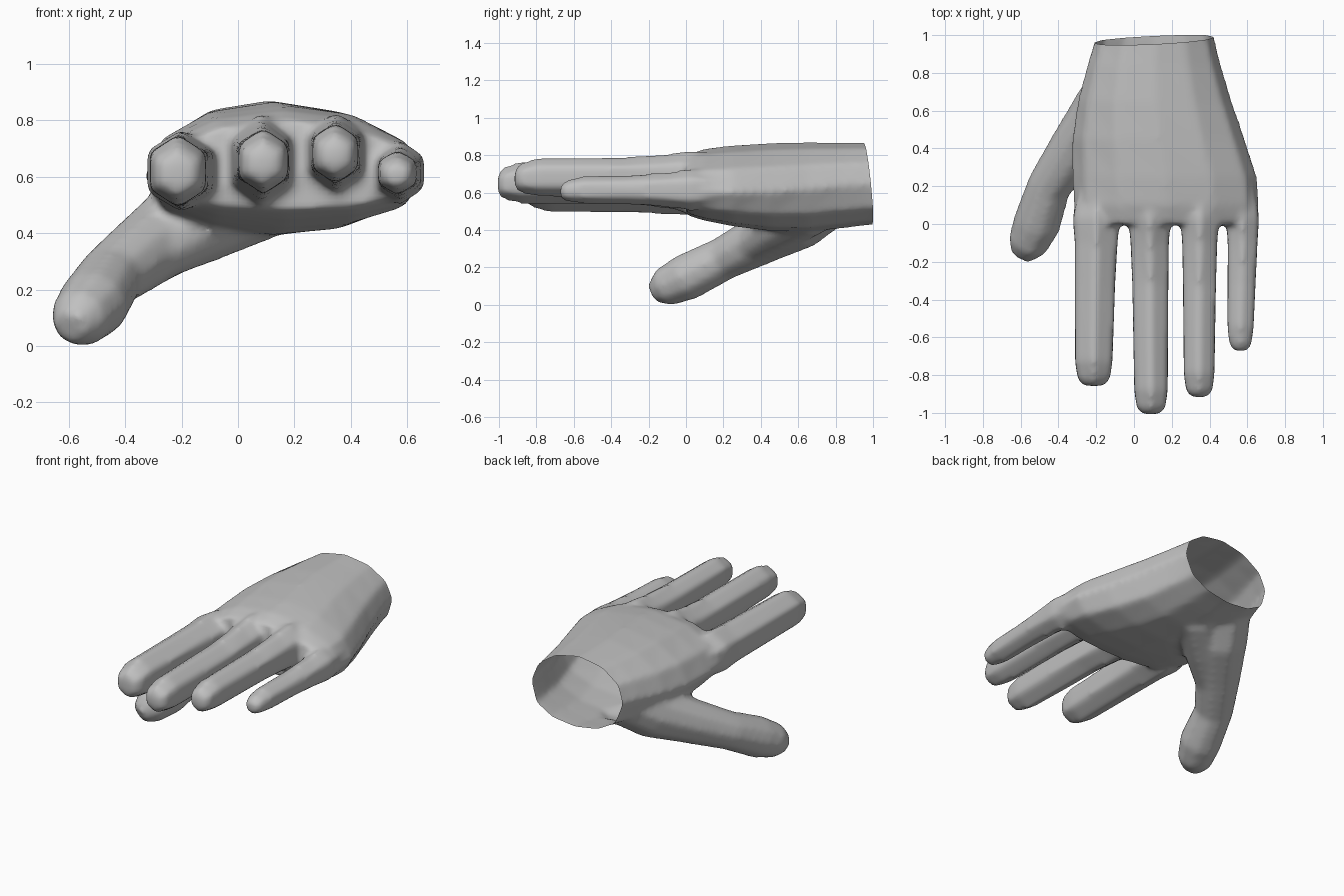
import bpy
import bmesh
from math import sin, cos, tau
from mathutils import Vector

if "Cube" in bpy.data.objects:
    bpy.data.objects.remove(bpy.data.objects["Cube"], do_unlink=True)

bm = bmesh.new()


def loft(rings):
    """Closed skin through a list of rings with equal point counts."""
    rows = [[bm.verts.new(p) for p in ring] for ring in rings]
    count = len(rows[0])
    for a, b in zip(rows, rows[1:]):
        for i in range(count):
            j = (i + 1) % count
            bm.faces.new((a[i], a[j], b[j], b[i]))
    bm.faces.new(rows[0])
    bm.faces.new(rows[-1])


def palm_ring(y, left, right, side, top, bottom, count=12):
    """Upright oval, round above the side line and boxier below it."""
    mid, half = (left + right) / 2, (right - left) / 2
    ring = []
    for i in range(count):
        s, c = sin(tau * i / count), cos(tau * i / count)
        rise = (top - side) * s if s > 0 else (bottom - side) * abs(s) ** 0.75
        ring.append(Vector((mid + half * c, y, side + rise)))
    return ring


def finger_ring(x, y, z, width, height, count=6):
    """Hexagon with a corner on top; width is the half distance of its flats."""
    return [Vector((x + width / cos(tau / 12) * sin(tau * i / count), y,
                    z + height * cos(tau * i / count))) for i in range(count)]


def finger(base_x, tip_x, z, tip_y, width, height, knuckle):
    """Finger along -y, flaring into its knuckle and tapering at the tip."""
    mid_x = (base_x + tip_x) / 2
    loft([
        finger_ring(base_x, 0.2, z, width * 0.8, knuckle * 0.8),
        finger_ring(base_x, 0.03, z, width * 1.17, knuckle * 1.03),
        finger_ring(base_x, -0.1, z, width * 1.06, (height + knuckle) / 2),
        finger_ring(mid_x, -0.32, z, width, height),
        finger_ring(tip_x, tip_y + 0.12, z, width * 0.93, height * 0.97),
        finger_ring(tip_x, tip_y + 0.03, z - 0.005, width * 0.8, height * 0.75),
        finger_ring(tip_x, tip_y - 0.007, z - 0.01, width * 0.5, height * 0.5),
    ])


def tube(stations, count=10):
    """Round limb through (centre, radius) stations."""
    centres = [Vector(c) for c, r in stations]
    rings = []
    for k, (c, r) in enumerate(stations):
        ahead = centres[min(k + 1, len(centres) - 1)]
        behind = centres[max(k - 1, 0)]
        turn = (ahead - behind).to_track_quat('Z', 'Y')
        rings.append([centres[k] + turn @ Vector((r * cos(tau * i / count),
                                                  r * sin(tau * i / count), 0))
                      for i in range(count)])
    loft(rings)


# Palm and wrist
loft([palm_ring(*s) for s in (
    (0.0, -0.31, 0.65, 0.6, 0.80, 0.48),
    (0.1, -0.325, 0.668, 0.6, 0.835, 0.45),
    (0.25, -0.33, 0.655, 0.6, 0.853, 0.42),
    (0.45, -0.33, 0.59, 0.605, 0.865, 0.395),
    (0.65, -0.3, 0.52, 0.62, 0.87, 0.39),
    (0.84, -0.25, 0.463, 0.64, 0.868, 0.41),
    (0.96, -0.213, 0.432, 0.645, 0.868, 0.425),
    (1.1, -0.19, 0.405, 0.645, 0.868, 0.435),
)])

# Four fingers
finger(-0.2, -0.213, 0.62, -0.85, 0.106, 0.133, 0.143)
finger(0.083, 0.09, 0.655, -1.0, 0.095, 0.12, 0.17)
finger(0.348, 0.345, 0.683, -0.91, 0.087, 0.112, 0.145)
finger(0.575, 0.564, 0.615, -0.665, 0.074, 0.082, 0.112)

# Thumb
tube([
    ((-0.597, -0.17, 0.065), 0.06),
    ((-0.565, -0.11, 0.095), 0.108),
    ((-0.515, 0.0, 0.147), 0.128),
    ((-0.45, 0.2, 0.247), 0.118),
    ((-0.315, 0.4, 0.35), 0.138),
    ((-0.165, 0.6, 0.455), 0.165),
    ((-0.04, 0.82, 0.6), 0.15),
])

# Fleshy pad filling the angle between thumb and palm
tube([
    ((-0.34, 0.32, 0.3), 0.09),
    ((-0.14, 0.5, 0.425), 0.14),
    ((0.05, 0.65, 0.51), 0.15),
    ((0.15, 0.85, 0.6), 0.12),
])

bmesh.ops.recalc_face_normals(bm, faces=bm.faces)
mesh = bpy.data.meshes.new("hand")
bm.to_mesh(mesh)
bm.free()
hand = bpy.data.objects.new("hand", mesh)
bpy.context.collection.objects.link(hand)
bpy.context.view_layer.objects.active = hand
hand.select_set(True)

# Fuse the parts into one skin and soften the joins
fuse = hand.modifiers.new("fuse", 'REMESH')
fuse.mode = 'VOXEL'
fuse.voxel_size = 0.018
soften = hand.modifiers.new("soften", 'SMOOTH')
soften.factor = 0.5
soften.iterations = 8
for name in ("fuse", "soften"):
    bpy.ops.object.modifier_apply(modifier=name)

# Open the wrist with a slanted cut
mesh = hand.data
bm = bmesh.new()
bm.from_mesh(mesh)
bmesh.ops.bisect_plane(bm, geom=bm.verts[:] + bm.edges[:] + bm.faces[:],
                       plane_co=(0.11, 0.974, 0.645),
                       plane_no=(-0.048, 1, 0.1), clear_outer=True)
bm.to_mesh(mesh)
bm.free()
bpy.ops.object.shade_smooth()

# Single grey skin
grey = bpy.data.materials.new("grey skin")
grey.use_nodes = True
colour = (0.53, 0.53, 0.53, 1)
grey.diffuse_color = colour
grey.node_tree.nodes["Principled BSDF"].inputs["Base Color"].default_value = colour
mesh.materials.clear()
mesh.materials.append(grey)
